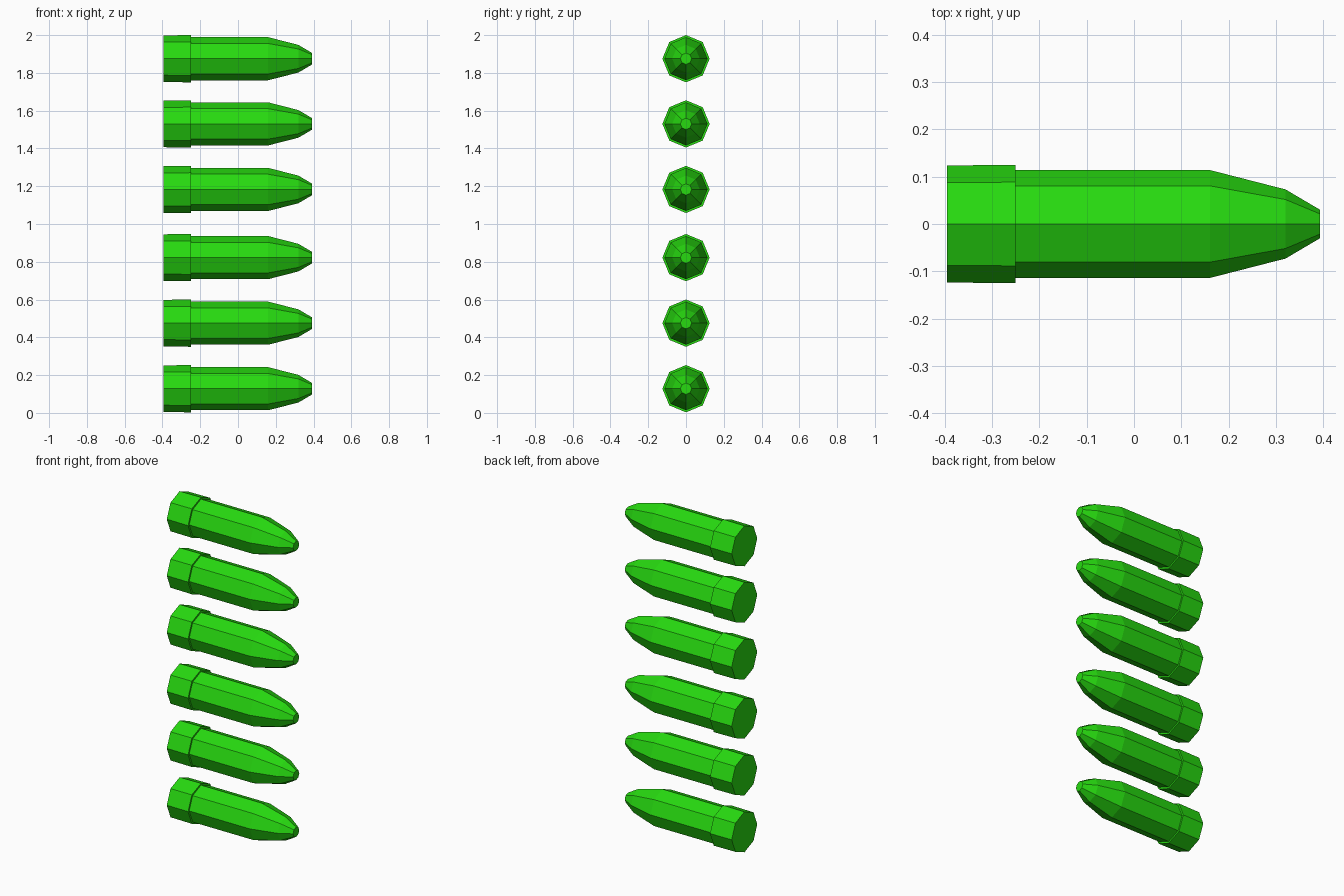
import bpy, bmesh
from math import cos, sin, tau

if "Cube" in bpy.data.objects:
    bpy.data.objects.remove(bpy.data.objects["Cube"])

# Lengthwise profile: (x, radius)
PROFILE = [(-0.395, 0.1235), (-0.25, 0.125), (-0.25, 0.114),
           (0.16, 0.114), (0.32, 0.073), (0.393, 0.03)]
HEIGHTS = [0.128, 0.475, 0.822, 1.183, 1.53, 1.875]
SIDES = 8

green = bpy.data.materials.new("green")
green.diffuse_color = (0.02, 0.7, 0.005, 1)
green.use_nodes = True
green.node_tree.nodes["Principled BSDF"].inputs["Base Color"].default_value = green.diffuse_color


def lathe_x(name, profile):
    """Closed faceted solid of revolution around the x axis."""
    bm = bmesh.new()
    rings = [[bm.verts.new((x, r * cos(tau * i / SIDES), r * sin(tau * i / SIDES)))
              for i in range(SIDES)] for x, r in profile]
    for a, b in zip(rings, rings[1:]):
        for i in range(SIDES):
            j = (i + 1) % SIDES
            bm.faces.new((a[i], a[j], b[j], b[i]))
    bm.faces.new(rings[0])
    bm.faces.new(rings[-1])
    bmesh.ops.recalc_face_normals(bm, faces=bm.faces)
    mesh = bpy.data.meshes.new(name)
    bm.to_mesh(mesh)
    bm.free()
    mesh.materials.append(green)
    return mesh


# Vertical stack of identical rounds
mesh = lathe_x("round", PROFILE)
for n, z in enumerate(HEIGHTS, 1):
    ob = bpy.data.objects.new(f"round_{n}", mesh)
    ob.location.z = z
    bpy.context.collection.objects.link(ob)
